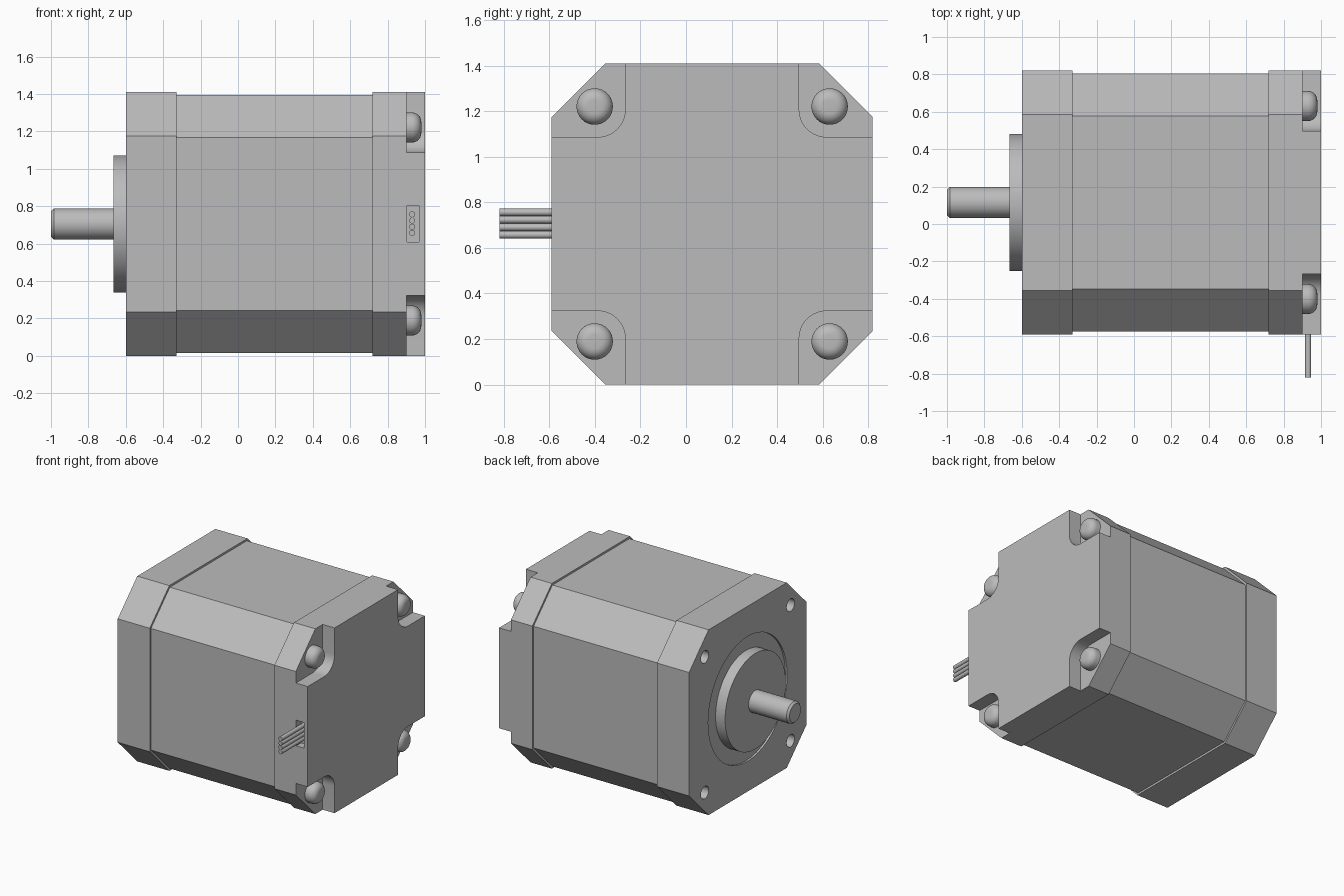
import bpy, bmesh
from math import cos, sin, pi, radians
from mathutils import Vector, Matrix

cube = bpy.data.objects.get("Cube")
if cube:
    bpy.data.objects.remove(cube, do_unlink=True)

CY, CZ = 0.115, 0.705      # motor axis
BOLT = 0.516               # bolt offset from the axis
CORNERS = [(sy, sz) for sy in (-1, 1) for sz in (-1, 1)]

metal = bpy.data.materials.new("grey_metal")
metal.use_nodes = True
metal.diffuse_color = (0.5, 0.5, 0.5, 1)
metal.node_tree.nodes["Principled BSDF"].inputs["Base Color"].default_value = (0.5, 0.5, 0.5, 1)


def finish(name, bm, smooth=False):
    bmesh.ops.recalc_face_normals(bm, faces=bm.faces)
    mesh = bpy.data.meshes.new(name)
    bm.to_mesh(mesh)
    bm.free()
    mesh.materials.append(metal)
    obj = bpy.data.objects.new(name, mesh)
    bpy.context.collection.objects.link(obj)
    if smooth:
        smooth_shade(obj)
    return obj


def smooth_shade(obj):
    bpy.ops.object.select_all(action='DESELECT')
    obj.select_set(True)
    bpy.context.view_layer.objects.active = obj
    bpy.ops.object.shade_smooth_by_angle(angle=radians(30))


def prism(name, outline, x0, x1):
    """Extrude a (y, z) outline, measured from the axis, along x."""
    bm = bmesh.new()
    face = bm.faces.new([bm.verts.new((x0, CY + y, CZ + z)) for y, z in outline])
    new = bmesh.ops.extrude_face_region(bm, geom=[face])["geom"]
    verts = [v for v in new if isinstance(v, bmesh.types.BMVert)]
    bmesh.ops.translate(bm, verts=verts, vec=(x1 - x0, 0, 0))
    return finish(name, bm)


def lathe(name, profile, y=0, z=0, steps=48):
    """Revolve an (x, radius) profile about a line parallel to x."""
    bm = bmesh.new()
    centre = Vector((0, CY + y, CZ + z))
    verts = [bm.verts.new(centre + Vector((x, 0, r))) for x, r in profile]
    edges = [bm.edges.new(pair) for pair in zip(verts, verts[1:])]
    bmesh.ops.spin(bm, geom=verts + edges, cent=centre, axis=(1, 0, 0),
                   angle=2 * pi, steps=steps, use_duplicate=False)
    bmesh.ops.remove_doubles(bm, verts=bm.verts, dist=0.0001)
    return finish(name, bm, True)


def octagon(half, flat):
    return [(flat, -half), (half, -flat), (half, flat), (flat, half),
            (-flat, half), (-half, flat), (-half, -flat), (-flat, -half)]


def cylinder(name, x0, x1, r, y=0, z=0):
    return lathe(name, [(x0, 0), (x0, r), (x1, r), (x1, 0)], y, z)


def box(name, low, high):
    bm = bmesh.new()
    low, high = Vector(low), Vector(high)
    bmesh.ops.create_cube(bm, size=1, matrix=Matrix.Translation((low + high) / 2)
                          @ Matrix.Diagonal((*(high - low), 1)))
    return finish(name, bm)


def cut(obj, cutters):
    bpy.context.view_layer.objects.active = obj
    for cutter in cutters:
        cutter.hide_render = True
        mod = obj.modifiers.new("cut", 'BOOLEAN')
        mod.operation, mod.solver, mod.object = 'DIFFERENCE', 'EXACT', cutter
        bpy.ops.object.modifier_apply(modifier=mod.name)
        bpy.data.objects.remove(cutter, do_unlink=True)
    smooth_shade(obj)


# Front flange with a shallow ring recess and four mounting holes
flange = prism("front_flange", octagon(0.705, 0.47), -0.6, -0.33)
cut(flange, [cylinder("recess_cutter", -0.7, -0.585, 0.475)] +
    [cylinder("hole_cutter", -0.7, -0.4, 0.047, sy * BOLT, sz * BOLT) for sy, sz in CORNERS])

# Slightly narrower laminated middle
prism("stator_body", octagon(0.69, 0.463), -0.33, 0.72)


# Rear cap with rounded corner notches and a wire socket
def notch(sy, sz):
    inner, outer, r, n = 0.382, 0.9, 0.12, 10
    arc = [(inner + r - r * cos(a), inner + r - r * sin(a))
           for a in (pi / 2 * i / n for i in range(n + 1))]
    pts = [(inner, outer)] + arc + [(outer, inner), (outer, outer)]
    return prism("notch_cutter", [(sy * y, sz * z) for y, z in pts], 0.9, 1.1)


cap = prism("rear_cap", octagon(0.705, 0.47), 0.72, 1.0)
cut(cap, [notch(*c) for c in CORNERS] +
    [box("socket_cutter", (0.903, -0.7, 0.61), (0.968, -0.53, 0.805))])

# Pilot boss and chamfered shaft
cylinder("pilot_boss", -0.665, -0.58, 0.365)
lathe("shaft", [(-1, 0), (-1, 0.068), (-0.985, 0.083), (-0.66, 0.083), (-0.66, 0)])

# Rounded screw heads in the rear notches
dome = [(0.93 + 0.05 * sin(a), 0.03 + 0.05 * cos(a)) for a in (pi / 16 * i for i in range(9))]
for sy, sz in CORNERS:
    lathe("screw_head", [(0.895, 0), (0.895, 0.08)] + dome + [(0.98, 0)],
          sy * BOLT, sz * BOLT, 32)

# Four lead wires leaving the socket
for i in range(4):
    bm = bmesh.new()
    place = Matrix.Translation((0.931, -0.67, 0.707 + (i - 1.5) * 0.033))
    bmesh.ops.create_cone(bm, cap_ends=True, segments=16, radius1=0.0162, radius2=0.0162,
                          depth=0.3, matrix=place @ Matrix.Rotation(pi / 2, 4, 'X'))
    finish("lead_wire", bm, True)
